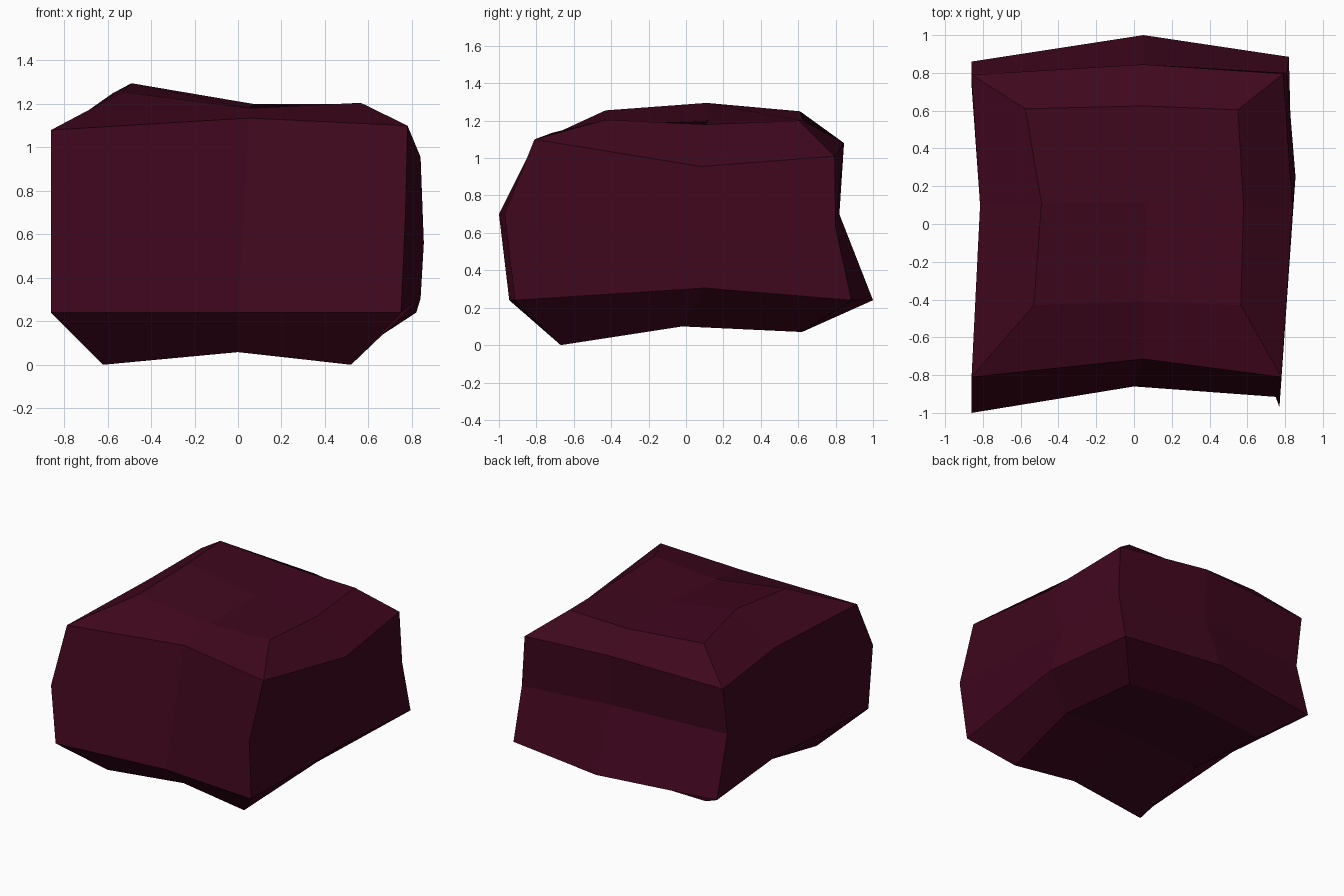
import bpy, bmesh

if "Cube" in bpy.data.objects:
    bpy.data.objects.remove(bpy.data.objects["Cube"])

# Chiselled stone block: three 8-point rings closed by a 3x3 cap above and below.
# Rings run counter-clockwise from the front-left corner: corner, mid-side, corner...
# The front has no point in the middle ring, so it is two five-sided faces.
cap_bottom = [(-.62, -.67, 0), (0, -.65, .058), (.52, -.67, 0), (.6, -.02, .1),
              (.56, .62, .07), (.02, .66, .1), (-.6, .62, .07), (-.57, -.02, .1)]
ring_low = [(-.86, -.945, .24), (0, -.86, .24), (.75, -.915, .24), (.84, .1, .305),
            (.82, .885, .24), (.05, 1, .24), (-.86, .86, .24), (-.81, .1, .26)]
ring_mid = [(-.86, -1, .7), None, (.77, -.97, .7), (.855, .25, .56),
            (.81, .8, .63), (.05, .82, .7), (-.86, .735, .69), (-.81, .1, .68)]
ring_high = [(-.86, -.81, 1.08), (.05, -.715, 1.135), (.78, -.81, 1.1), (.84, .08, .955),
             (.79, .795, 1.01), (.05, .845, 1.08), (-.86, .79, 1.05), (-.815, .1, 1.09)]
cap_top = [(-.53, -.43, 1.255), (.05, -.41, 1.18), (.565, -.43, 1.205), (.58, .1, 1.18),
           (.55, .605, 1.2), (.05, .625, 1.2), (-.575, .61, 1.25), (-.49, .11, 1.295)]

bm = bmesh.new()
low_cap, low, mid, high, top_cap = loops = [
    [p and bm.verts.new(p) for p in ring]
    for ring in (cap_bottom, ring_low, ring_mid, ring_high, cap_top)]

# Sides, skipping the missing front point
for a, b in zip(loops, loops[1:]):
    for i in range(8):
        quad = (a[i], a[(i + 1) % 8], b[(i + 1) % 8], b[i])
        if all(quad):
            bm.faces.new(quad)

# Front: two five-sided faces
bm.faces.new((low[0], low[1], high[1], high[0], mid[0]))
bm.faces.new((low[1], low[2], mid[2], high[2], high[1]))

# Caps: four quads round a centre point
for loop, centre in ((low_cap, (.02, 0, .13)), (top_cap, (.07, .12, 1.2))):
    c = bm.verts.new(centre)
    for i in range(0, 8, 2):
        bm.faces.new((loop[i - 1], loop[i], loop[i + 1], c))

bmesh.ops.recalc_face_normals(bm, faces=bm.faces)
mesh = bpy.data.meshes.new("stone_block")
bm.to_mesh(mesh)
bm.free()

# Single dark wine colour
mat = bpy.data.materials.new("dark wine stone")
mat.diffuse_color = (.05, .0022, .0125, 1)
mat.use_nodes = True
mat.node_tree.nodes["Principled BSDF"].inputs["Base Color"].default_value = mat.diffuse_color
mesh.materials.append(mat)
bpy.context.collection.objects.link(bpy.data.objects.new("stone_block", mesh))
